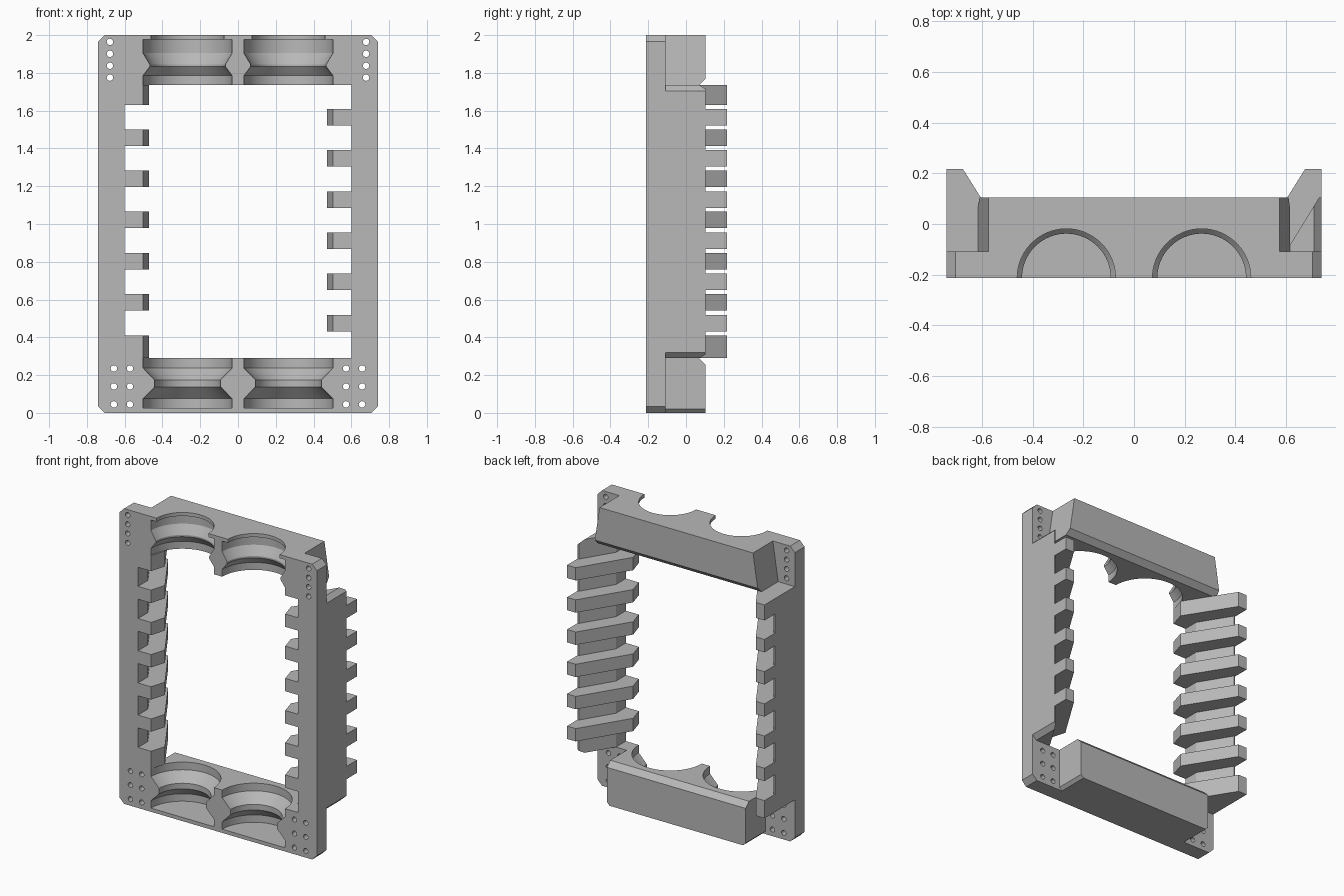
import bpy, bmesh, math
from mathutils import Vector

if "Cube" in bpy.data.objects:
    bpy.data.objects.remove(bpy.data.objects["Cube"], do_unlink=True)

W, H = 0.74, 2.0                          # half width and height
FRONT, MID, BACK, TIP = -0.213, -0.108, 0.104, 0.217
OPEN_X, LOW, HIGH = 0.6, 0.29, 1.735      # window in the frame
CUP_X = 0.267

grey = bpy.data.materials.new("plain grey")
grey.use_nodes = True
colour = (0.48, 0.48, 0.48, 1)
grey.diffuse_color = colour
grey.node_tree.nodes["Principled BSDF"].inputs["Base Color"].default_value = colour


def make(name, bm):
    bmesh.ops.recalc_face_normals(bm, faces=bm.faces)
    mesh = bpy.data.meshes.new(name)
    bm.to_mesh(mesh)
    bm.free()
    mesh.materials.append(grey)
    obj = bpy.data.objects.new(name, mesh)
    bpy.context.collection.objects.link(obj)
    return obj


def prism(name, points, axis, lo, hi):
    """Extrude a 2D outline along one axis."""
    bm = bmesh.new()

    def place(a, b):
        return {"x": (lo, a, b), "y": (a, lo, b), "z": (a, b, lo)}[axis]
    face = bm.faces.new([bm.verts.new(place(a, b)) for a, b in points])
    new = bmesh.ops.extrude_face_region(bm, geom=[face])["geom"]
    shift = Vector([hi - lo if axis == c else 0 for c in "xyz"])
    bmesh.ops.translate(bm, vec=shift, verts=[v for v in new if isinstance(v, bmesh.types.BMVert)])
    return make(name, bm)


def lathe(name, x, y, profile, axis="z", steps=64):
    """Solid of revolution from (radius, height) pairs, standing or lying along y."""
    bm = bmesh.new()
    rings = []
    for r, h in profile:
        ring = []
        for i in range(steps):
            t = math.tau * i / steps
            c, s = r * math.cos(t), r * math.sin(t)
            ring.append(bm.verts.new((x + c, y + s, h) if axis == "z" else (x + c, h, y + s)))
        rings.append(ring)
    for a, b in zip(rings, rings[1:]):
        for i in range(steps):
            j = (i + 1) % steps
            bm.faces.new((a[i], a[j], b[j], b[i]))
    bm.faces.new(rings[0])
    bm.faces.new(rings[-1])
    return make(name, bm)


def combine(base, other, operation):
    mod = base.modifiers.new("combine", "BOOLEAN")
    mod.operation, mod.solver, mod.object = operation, "EXACT", other
    bpy.context.view_layer.update()
    result = bpy.data.meshes.new_from_object(base.evaluated_get(bpy.context.evaluated_depsgraph_get()))
    base.modifiers.clear()
    base.data = result
    bpy.data.objects.remove(other, do_unlink=True)


def mirrored(half):
    return half + [(-x, z) for x, z in reversed(half)]


# Front plate with clipped corners and a window
c = 0.035
frame = prism("rack_frame", mirrored([(W - c, 0), (W, c), (W, H - c), (W - c, H)]), "y", FRONT, MID)
window = prism("window", mirrored([(OPEN_X, LOW), (OPEN_X, HIGH)]), "y", -1, 1)
combine(frame, window, "DIFFERENCE")

# Top and bottom beams, each with a chamfered inner back edge
top = prism("top_beam", mirrored([(0.615, HIGH), (0.575, H)]), "y", FRONT + 0.03, BACK)
bottom = prism("bottom_beam", mirrored([(0.5, 0), (0.52, 0.02), (0.52, LOW)]), "y", FRONT + 0.03, BACK)
for beam, z, up in ((top, HIGH, 1), (bottom, LOW, -1)):
    edge = [(BACK - 0.045, z - up * 0.01), (BACK + 0.01, z - up * 0.01), (BACK + 0.01, z + up * 0.045)]
    combine(beam, prism("chamfer", edge, "x", -1, 1), "DIFFERENCE")
    combine(frame, beam, "UNION")

# Side columns with a slanted inner back face and sloped outer ends
for s in (1, -1):
    outline = [(OPEN_X, FRONT), (W, FRONT), (W, BACK), (W - 0.01, BACK), (OPEN_X, MID)]
    column = prism("column", [(s * x, y) for x, y in outline], "z", LOW, HIGH)
    for z, up in ((HIGH, 1), (LOW, -1)):
        wedge = [(W - 0.04, z + up * 0.01), (W + 0.01, z + up * 0.01), (W + 0.01, z - up * 0.04)]
        combine(column, prism("wedge", [(s * x, h) for x, h in wedge], "y", MID, 1), "DIFFERENCE")
    combine(frame, column, "UNION")

# Half-round cups: open ones in the top beam, floored ones in the bottom beam
wide = 0.236
top_cup = [(wide, HIGH - 0.1), (wide, 1.785), (0.2, 1.833), (0.2, 1.845), (wide, 1.905),
           (wide, 1.976), (0.194, 1.976), (0.194, H + 0.1)]
bottom_cup = [(wide, 0.025), (wide, 0.075), (0.175, 0.137), (0.175, 0.175), (wide, 0.238), (wide, LOW + 0.1)]
for s in (1, -1):
    for profile in (top_cup, bottom_cup):
        combine(frame, lathe("cup", s * CUP_X, FRONT, profile), "DIFFERENCE")

# Screw holes in the four corners
spots = [(0.678, 1.775 + 0.063 * i) for i in range(4)]
spots += [(x, 0.045 + 0.095 * i) for x in (0.572, 0.657) for i in range(3)]
for s in (1, -1):
    for x, z in spots:
        hole = lathe("hole", s * x, z, [(0.017, FRONT - 0.1), (0.017, MID + 0.1)], "y", 20)
        combine(frame, hole, "DIFFERENCE")

# Slanted teeth, staggered between the two sides
tooth = [(0.503, FRONT), (W, FRONT), (W, TIP), (0.675, TIP), (0.472, MID)]
pitch, thick = 0.218, 0.087
right_spans = [(0.542 + pitch * i, 0.542 + pitch * i + thick) for i in range(5)]
right_spans += [(LOW, 0.41), (1.63, HIGH)]
left_spans = [(0.432 + pitch * i, 0.432 + pitch * i + thick) for i in range(6)]
for s, spans in ((-1, right_spans), (1, left_spans)):
    for lo, hi in spans:
        combine(frame, prism("tooth", [(s * x, y) for x, y in tooth], "z", lo, hi), "UNION")

# Smooth cups, sharp edges
bpy.ops.object.select_all(action="DESELECT")
frame.select_set(True)
bpy.context.view_layer.objects.active = frame
bpy.ops.object.shade_smooth_by_angle(angle=math.radians(25))
